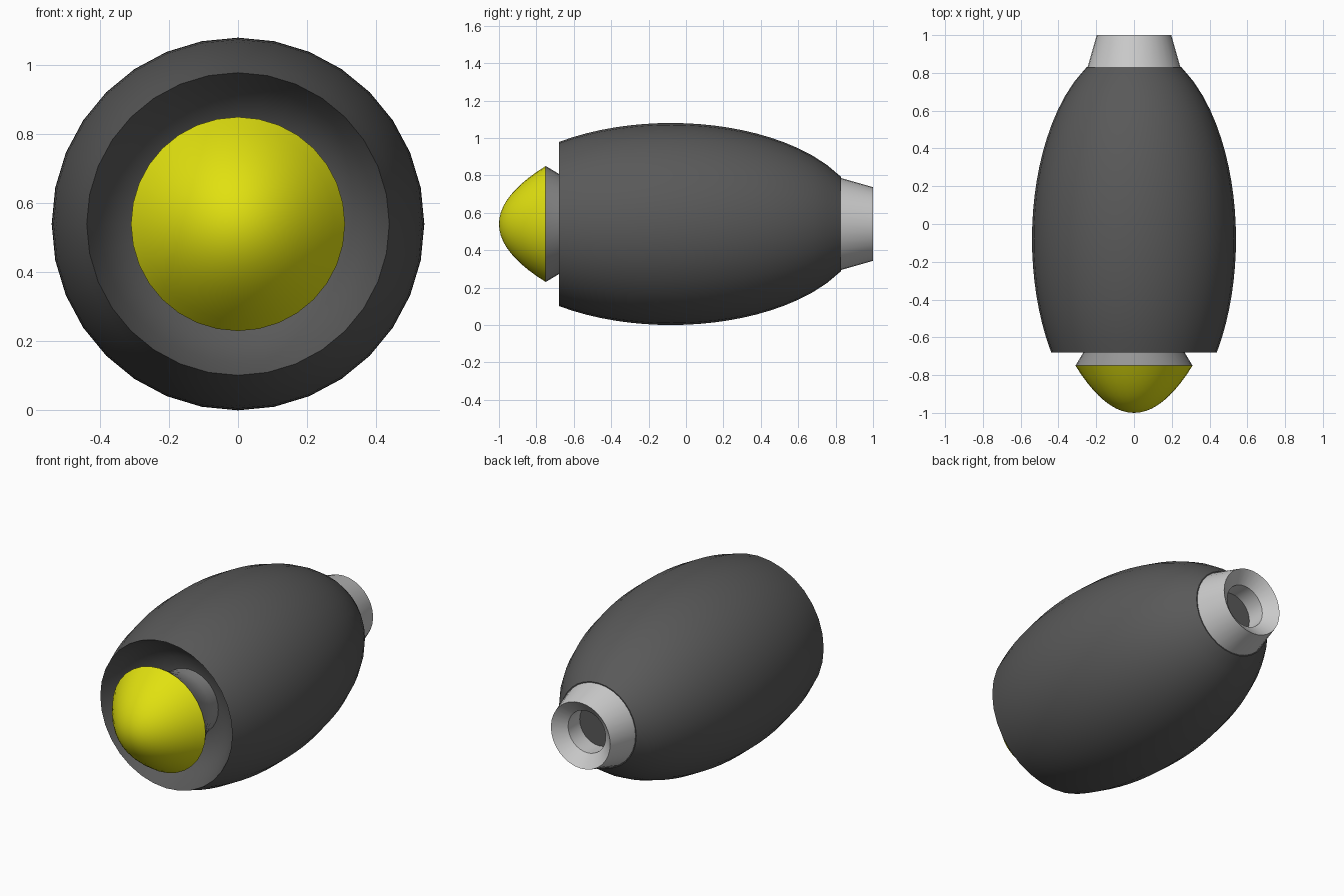
import bpy, bmesh, math

if "Cube" in bpy.data.objects:
    bpy.data.objects.remove(bpy.data.objects["Cube"])

SEGS = 32
R = 0.54          # largest radius, also the axis height
AXIS_Z = 0.54


def material(name, color):
    m = bpy.data.materials.new(name)
    m.diffuse_color = (*color, 1)
    m.use_nodes = True
    m.node_tree.nodes["Principled BSDF"].inputs["Base Color"].default_value = m.diffuse_color
    return m


def lathe(name, profile, mat=None):
    """Spin (y, radius) points round the engine axis; zero radius closes a pole."""
    bm = bmesh.new()
    rings = []
    for y, r in profile:
        if r == 0:
            rings.append([bm.verts.new((0, y, 0))] * SEGS)
        else:
            rings.append([bm.verts.new((r * math.sin(math.tau * i / SEGS), y,
                                        r * math.cos(math.tau * i / SEGS)))
                          for i in range(SEGS)])
    for a, b in zip(rings, rings[1:]):
        for i in range(SEGS):
            j = (i + 1) % SEGS
            bm.faces.new(dict.fromkeys((a[i], a[j], b[j], b[i])))
    bmesh.ops.recalc_face_normals(bm, faces=bm.faces)
    me = bpy.data.meshes.new(name)
    bm.to_mesh(me)
    bm.free()
    ob = bpy.data.objects.new(name, me)
    ob.location.z = AXIS_Z
    bpy.context.collection.objects.link(ob)
    if mat:
        me.materials.append(mat)
    bpy.ops.object.select_all(action='DESELECT')
    ob.select_set(True)
    bpy.context.view_layer.objects.active = ob
    bpy.ops.object.shade_smooth_by_angle(angle=math.radians(30))
    return ob


dark = material("dark_grey", (0.1, 0.1, 0.1))
mid = material("mid_grey", (0.3, 0.3, 0.3))
yellow = material("yellow", (0.75, 0.75, 0.005))


# Cowling: elliptical outside, concave intake funnel inside, closed at the rear
def hull(y):
    return R * math.sqrt(1 - ((y + 0.08) / 1.028) ** 2)


funnel = [(-0.46, 0), (-0.46, 0.19), (-0.48, 0.27), (-0.53, 0.345), (-0.60, 0.40)]
outer = [(y, hull(y)) for y in (-0.68 + 1.51 * i / 20 for i in range(21))]
lathe("cowling", funnel + outer + [(0.83, 0)], dark)

# Spinner hub, flaring forward out of the intake
lathe("hub", [(-0.45, 0), (-0.45, 0.19), (-0.54, 0.205), (-0.62, 0.235),
              (-0.68, 0.268), (-0.75, 0.31)], mid)

# Rounded nose cone
lathe("nose_cone", [(-1 + 0.25 * (i / 10) ** 2, 0.31 * i / 10) for i in range(11)], yellow)

# Exhaust nozzle with a tapered mouth and a blind bore
lathe("exhaust_nozzle", [(0.825, 0.247), (1.0, 0.197), (0.94, 0.125), (0.825, 0.125)])
